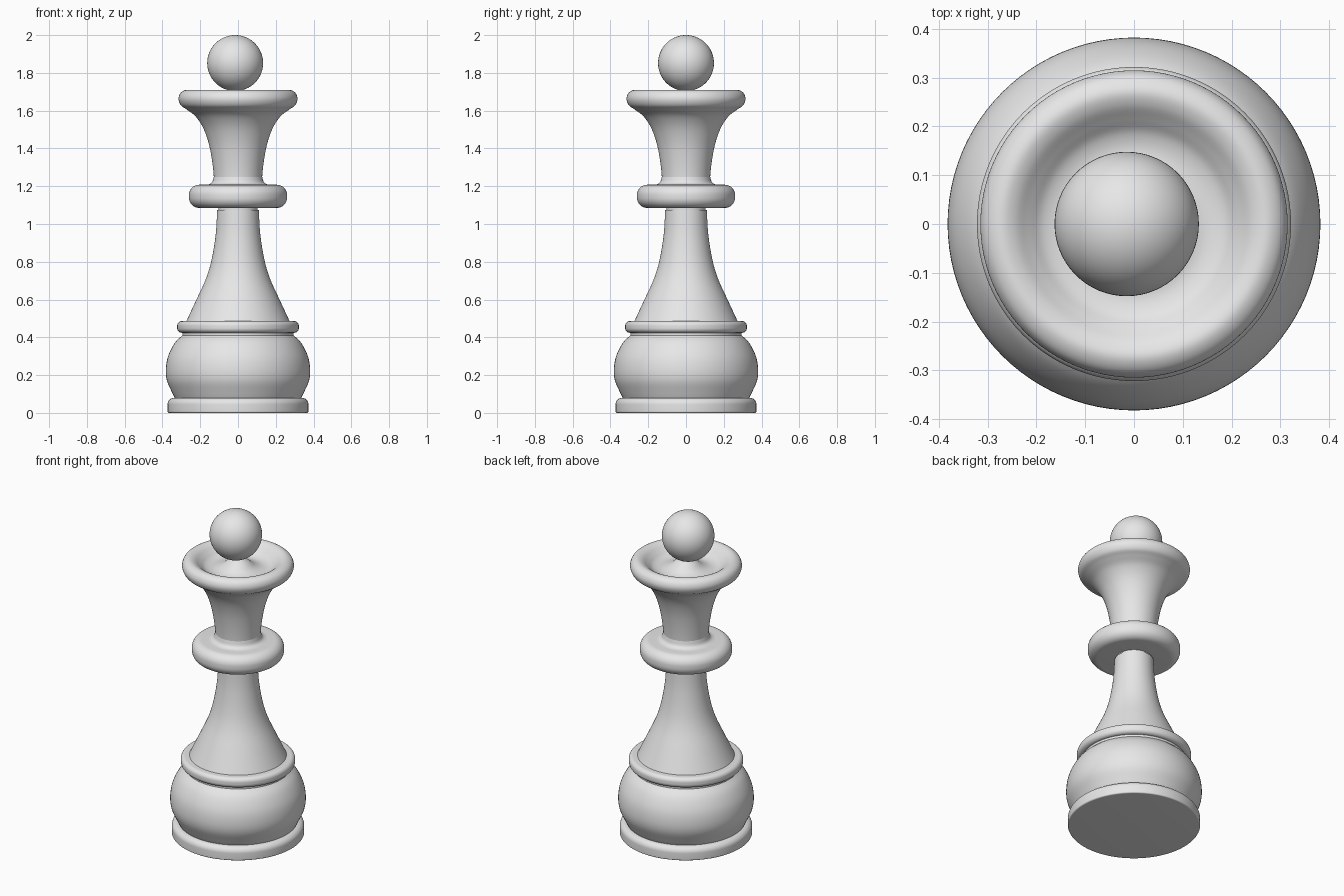
import bpy
import bmesh
from math import sin, cos, pi
from mathutils import Matrix, Vector

SEGMENTS = 96

# Remove the default object only
default_cube = bpy.data.objects.get("Cube")
if default_cube:
    bpy.data.objects.remove(default_cube, do_unlink=True)

# One plain grey for the whole piece
grey = bpy.data.materials.new("plain grey")
grey.use_nodes = True
grey.diffuse_color = (0.8, 0.8, 0.8, 1)
grey.node_tree.nodes["Principled BSDF"].inputs["Base Color"].default_value = grey.diffuse_color


def finish(name, bm):
    """Turn a bmesh into a named, smooth-shaded grey object."""
    bmesh.ops.recalc_face_normals(bm, faces=bm.faces)
    mesh = bpy.data.meshes.new(name)
    bm.to_mesh(mesh)
    bm.free()
    mesh.materials.append(grey)
    part = bpy.data.objects.new(name, mesh)
    bpy.context.collection.objects.link(part)
    bpy.ops.object.select_all(action="DESELECT")
    part.select_set(True)
    bpy.context.view_layer.objects.active = part
    bpy.ops.object.shade_smooth_by_angle(angle=pi / 5)
    return part


def smooth(points, steps=5):
    """Pass a smooth curve through the given (radius, height) points."""
    pts = [Vector(p) for p in points]
    pts = [2 * pts[0] - pts[1]] + pts + [2 * pts[-1] - pts[-2]]
    curve = []
    for a, b, c, d in zip(pts, pts[1:], pts[2:], pts[3:]):
        for i in range(steps):
            t = i / steps
            curve.append(0.5 * (2 * b + (c - a) * t
                                + (2 * a - 5 * b + 4 * c - d) * t ** 2
                                + (3 * b - a - 3 * c + d) * t ** 3))
    return curve + [pts[-2]]


def rounded_edge(radius, bottom, top, low_bevel, high_bevel, steps=10):
    """Profile of a disc whose two rims are rounded."""
    profile = []
    for bevel, z, start in ((low_bevel, bottom + low_bevel, -pi / 2),
                            (high_bevel, top - high_bevel, 0)):
        for i in range(steps + 1):
            angle = start + i / steps * pi / 2
            profile.append((radius - bevel + bevel * cos(angle), z + bevel * sin(angle)))
    return profile


def lathe(name, profile):
    """Revolve a profile about the vertical axis, closing both ends on it."""
    profile = [(0, profile[0][1])] + [tuple(p) for p in profile] + [(0, profile[-1][1])]
    bm = bmesh.new()
    verts = [bm.verts.new((r, 0, z)) for r, z in profile]
    edges = [bm.edges.new(pair) for pair in zip(verts, verts[1:])]
    bmesh.ops.spin(bm, geom=verts + edges, cent=(0, 0, 0), axis=(0, 0, 1),
                   angle=2 * pi, steps=SEGMENTS)
    bmesh.ops.remove_doubles(bm, verts=bm.verts, dist=0.0001)
    return finish(name, bm)


# Foot and bulging base
lathe("foot", rounded_edge(0.373, 0, 0.08, 0.008, 0.035))
lathe("base_bulge", smooth([(0.33, 0.07), (0.35, 0.11), (0.376, 0.17), (0.382, 0.23),
                            (0.37, 0.3), (0.335, 0.37), (0.29, 0.415)]))

# Lower ring, joined to the bulge by a narrow step
lathe("lower_ring_step", [(0.295, 0.41), (0.295, 0.43)])
lathe("lower_ring", rounded_edge(0.322, 0.424, 0.486, 0.025, 0.025))

# Flared stem with a thin neck at its top
lathe("stem", smooth([(0.276, 0.48), (0.22, 0.6), (0.17, 0.71), (0.14, 0.81),
                      (0.118, 0.945), (0.11, 1.075)]))
lathe("stem_neck", [(0.104, 1.07), (0.104, 1.1)])

# Collar with a soft fillet running up to the crown
lathe("collar", rounded_edge(0.26, 1.085, 1.208, 0.055, 0.055))
lathe("collar_fillet", smooth([(0.19, 1.205), (0.155, 1.21), (0.137, 1.222), (0.128, 1.25)]))

# Crown: waisted outside, rolled rim, dished top rising to a central bump
lathe("crown", smooth([(0.128, 1.19), (0.128, 1.25), (0.138, 1.34), (0.156, 1.43),
                       (0.185, 1.51), (0.225, 1.57), (0.27, 1.605), (0.302, 1.628),
                       (0.315, 1.662), (0.304, 1.694), (0.275, 1.71), (0.245, 1.702),
                       (0.215, 1.678), (0.185, 1.655), (0.145, 1.647), (0.1, 1.66),
                       (0.06, 1.69), (0.03, 1.708)]))

# Ball finial, set very slightly to one side
ball = bmesh.new()
bmesh.ops.create_uvsphere(ball, u_segments=64, v_segments=32, radius=0.148,
                          matrix=Matrix.Translation((-0.015, 0, 1.852)))
finish("ball_finial", ball)
